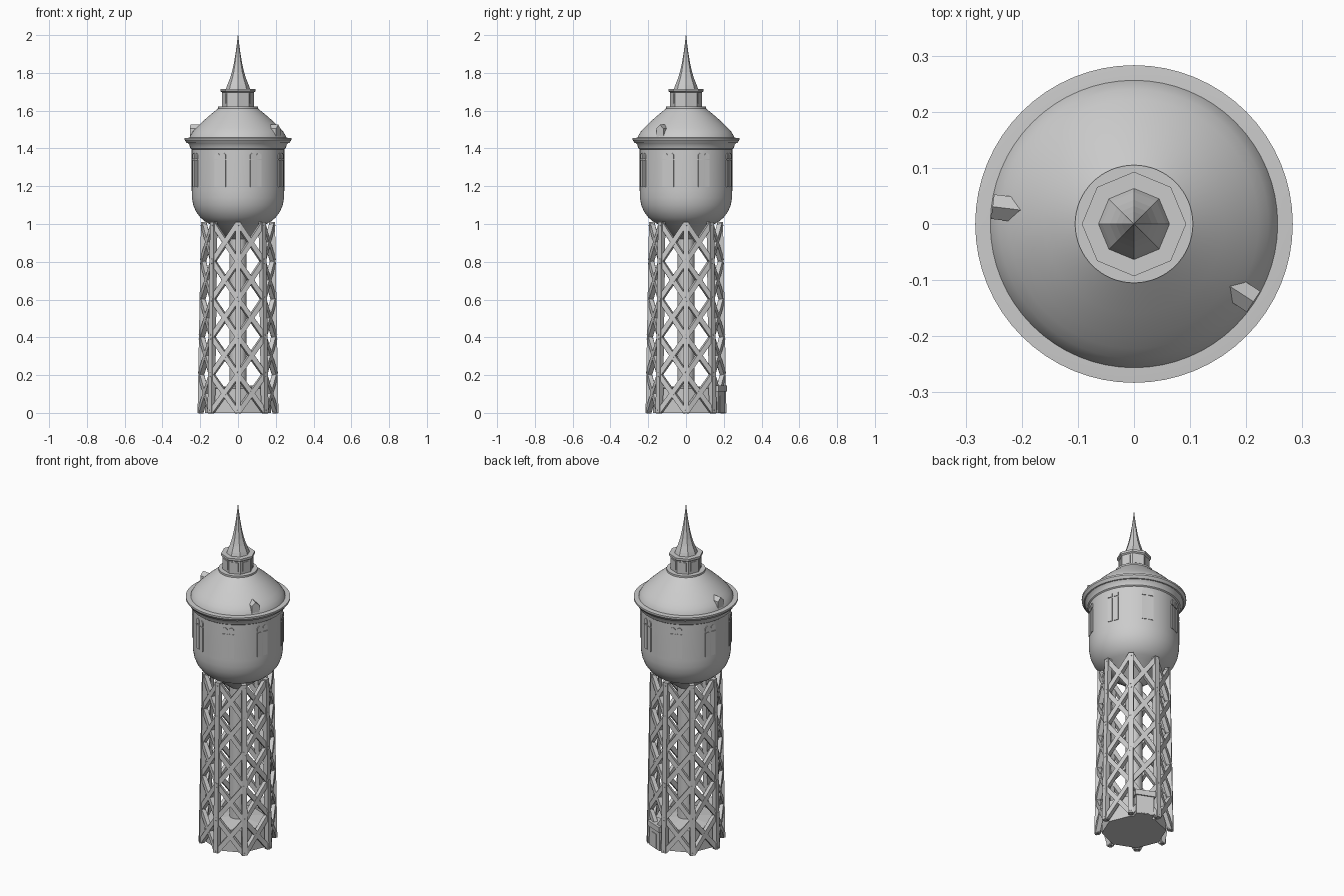
import bpy, bmesh, math
from mathutils import Vector, Matrix

if "Cube" in bpy.data.objects:
    bpy.data.objects.remove(bpy.data.objects["Cube"])

mat = bpy.data.materials.new("light grey")
mat.diffuse_color = (0.6, 0.6, 0.6, 1)
mat.use_nodes = True
mat.node_tree.nodes["Principled BSDF"].inputs["Base Color"].default_value = mat.diffuse_color


def finish(bm, name, smooth=None):
    bmesh.ops.remove_doubles(bm, verts=bm.verts, dist=1e-5)
    bmesh.ops.recalc_face_normals(bm, faces=bm.faces)
    me = bpy.data.meshes.new(name)
    bm.to_mesh(me)
    bm.free()
    ob = bpy.data.objects.new(name, me)
    bpy.context.collection.objects.link(ob)
    me.materials.append(mat)
    if smooth:
        bpy.ops.object.select_all(action='DESELECT')
        ob.select_set(True)
        bpy.context.view_layer.objects.active = ob
        bpy.ops.object.shade_smooth_by_angle(angle=math.radians(smooth))
    return ob


def lathe(name, profile, n, smooth=None):
    """Turn an (r, z) profile about z, first corner on +x, ends capped."""
    bm = bmesh.new()
    rings = [[bm.verts.new((r * math.cos(2 * math.pi * i / n),
                            r * math.sin(2 * math.pi * i / n), z))
              for i in range(n)] for r, z in profile]
    for a, b in zip(rings, rings[1:]):
        for i in range(n):
            j = (i + 1) % n
            bm.faces.new((a[i], a[j], b[j], b[i]))
    bm.faces.new(rings[0])
    bm.faces.new(rings[-1])
    return finish(bm, name, smooth)


def radial_prism(bm, deg, outline, r0, r1):
    """Extrude a (sideways, z) outline from radius r0 to r1 facing deg."""
    rot = Matrix.Rotation(math.radians(deg), 4, 'Z')
    a = [bm.verts.new(rot @ Vector((r0, u, z))) for u, z in outline]
    b = [bm.verts.new(rot @ Vector((r1, u, z))) for u, z in outline]
    bm.faces.new(a)
    bm.faces.new(b)
    for i in range(len(a)):
        j = (i + 1) % len(a)
        bm.faces.new((a[i], a[j], b[j], b[i]))


def rect(u0, u1, z0, z1):
    return [(u0, z0), (u1, z0), (u1, z1), (u0, z1)]


def bar(bm, p, q, out, w, d):
    """Square bar from p to q; d is its depth along out."""
    ax = (q - p).normalized()
    side = ax.cross(out).normalized() * (w / 2)
    dep = side.cross(ax).normalized() * (d / 2)
    ends = [[bm.verts.new(c + side * s + dep * t)
             for s, t in ((-1, -1), (1, -1), (1, 1), (-1, 1))] for c in (p, q)]
    bm.faces.new(ends[0])
    bm.faces.new(ends[1])
    for i in range(4):
        j = (i + 1) % 4
        bm.faces.new((ends[0][i], ends[0][j], ends[1][j], ends[1][i]))


def leg_point(k, z):
    r = 0.2 - 0.018 * z
    a = math.radians(45 * k)
    return Vector((r * math.cos(a), r * math.sin(a), z))


def outward(deg):
    return Vector((math.cos(math.radians(deg)), math.sin(math.radians(deg)), 0))


# Octagonal base house and central pipe shaft
lathe("base_house", [(0.175, 0), (0.175, 0.13), (0.05, 0.142)], 8)
lathe("central_shaft", [(0.045, 0.12), (0.045, 0.96)], 32, 40)

# Eight legs and five tiers of cross bracing
bm = bmesh.new()
for k in range(8):
    bar(bm, leg_point(k, 0), leg_point(k, 1.01), outward(45 * k), 0.028, 0.028)
finish(bm, "legs")
bm = bmesh.new()
for k in range(8):
    o = outward(45 * k + 22.5)
    for t in range(5):
        z0, z1 = 0.2 * t + 0.005, 0.2 * t + 0.2
        bar(bm, leg_point(k, z0), leg_point(k + 1, z1), o, 0.026, 0.026)
        bar(bm, leg_point(k + 1, z0), leg_point(k, z1), o, 0.026, 0.024)
finish(bm, "cross_braces")

# Entrance porch with overhanging roof and door
bm = bmesh.new()
radial_prism(bm, 67.5, rect(-0.05, 0.05, 0, 0.115), 0.14, 0.203)
radial_prism(bm, 67.5, [(-0.058, 0.113), (0.058, 0.113), (0.058, 0.145), (-0.058, 0.145)], 0.14, 0.21)
radial_prism(bm, 67.5, rect(-0.022, 0.022, 0.003, 0.09), 0.2, 0.206)
finish(bm, "entrance_porch")

# Tank with bowl bottom and flared cornice
lathe("tank", [(0.045, 0.92), (0.15, 1.0), (0.175, 1.013), (0.2, 1.035), (0.222, 1.065),
               (0.237, 1.1), (0.244, 1.14), (0.245, 1.18), (0.245, 1.395), (0.252, 1.4),
               (0.258, 1.42), (0.27, 1.432)], 64, 30)
lathe("eave_ring", [(0.255, 1.425), (0.272, 1.43), (0.283, 1.445), (0.283, 1.455),
                    (0.256, 1.457)], 64, 30)

# Paired arched tank windows
bm = bmesh.new()
for k in range(8):
    for s in (-0.018, 0.018):
        d = 22.5 + 45 * k
        radial_prism(bm, d, rect(s - 0.014, s + 0.014, 1.195, 1.338), 0.235, 0.248)
        arch = [(s + 0.014 * math.cos(math.pi * i / 8), 1.36 + 0.016 * math.sin(math.pi * i / 8))
                for i in range(9)]
        radial_prism(bm, d, [(s - 0.014, 1.345), (s + 0.014, 1.345)] + arch, 0.235, 0.248)
finish(bm, "tank_windows")

# Curved main roof and two pointed dormers
lathe("main_roof", [(0.258, 1.45), (0.254, 1.465), (0.24, 1.488), (0.222, 1.508), (0.2, 1.53),
                    (0.16, 1.567), (0.105, 1.612), (0.105, 1.622)], 64, 35)
bm = bmesh.new()
for d in (173, -33):
    radial_prism(bm, d, [(-0.022, 1.45), (0.022, 1.45), (0.022, 1.505), (0, 1.526),
                         (-0.022, 1.505)], 0.17, 0.254)
finish(bm, "dormers")

# Octagonal lantern with windows and cap
lathe("lantern", [(0.084, 1.615), (0.084, 1.705)], 8)
lathe("lantern_cap", [(0.084, 1.697), (0.093, 1.703), (0.093, 1.716)], 8)
bm = bmesh.new()
ap = 0.084 * math.cos(math.pi / 8)
for k in range(8):
    radial_prism(bm, 22.5 + 45 * k, rect(-0.019, 0.019, 1.637, 1.69), ap - 0.004, ap + 0.003)
finish(bm, "lantern_windows")

# Concave eight-sided spire
lathe("spire", [(0.064, 1.714), (0.057, 1.735), (0.043, 1.77), (0.032, 1.805), (0.022, 1.85),
                (0.012, 1.91), (0.006, 1.955), (0.001, 2.0)], 8)
